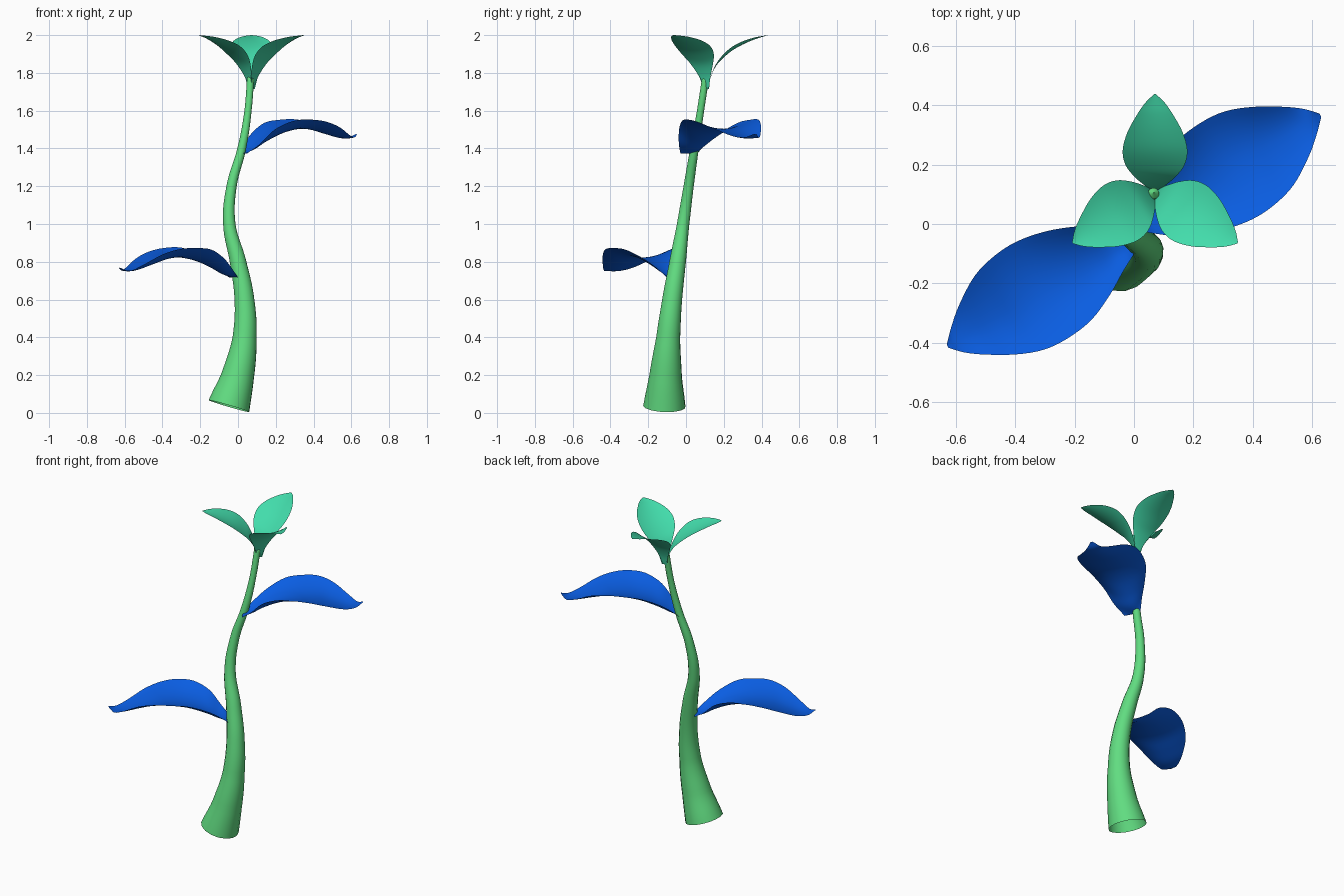
import bpy, math
from mathutils import Vector, Matrix

if "Cube" in bpy.data.objects:
    bpy.data.objects.remove(bpy.data.objects["Cube"])


def material(name, col):
    m = bpy.data.materials.new(name)
    m.diffuse_color = (*col, 1)
    m.use_nodes = True
    m.node_tree.nodes["Principled BSDF"].inputs["Base Color"].default_value = m.diffuse_color
    return m


GREEN = material("stem_green", (0.12, 0.72, 0.22))
BLUE = material("leaf_blue", (0.003, 0.11, 0.76))
TEAL = material("petal_teal", (0.055, 0.72, 0.41))


def smooth_rows(rows, steps):
    """Catmull-Rom interpolation through rows of equal-length tuples."""
    pts = [Vector(r) for r in rows]
    pts = [2 * pts[0] - pts[1]] + pts + [2 * pts[-1] - pts[-2]]
    out = []
    for i in range(1, len(pts) - 2):
        a, b, c, d = pts[i - 1:i + 3]
        for k in range(steps):
            t = k / steps
            out.append(0.5 * (2 * b + (c - a) * t + (2 * a - 5 * b + 4 * c - d) * t * t
                              + (3 * b - a - 3 * c + d) * t ** 3))
    return out + [pts[-2]]


def blade(name, sections, origin, angle, mat, droop=0, n=7):
    """Loft a leaf; each section gives right edge, middle and left edge points."""
    verts, faces = [], []
    xf = Matrix.Translation(origin) @ Matrix.Rotation(angle, 4, 'Z')
    for right, mid, left in sections:
        for j in range(-n, n + 1):
            v = abs(j) / n
            e = right if j < 0 else left
            p = mid.lerp(e, v)
            p.z = mid.z + (e.z - mid.z) * v * v - droop * p.x
            verts.append(xf @ p)
    w = 2 * n + 1
    for i in range(len(sections) - 1):
        for j in range(w - 1):
            a = i * w + j
            faces.append((a, a + w, a + w + 1, a + 1))
    me = bpy.data.meshes.new(name)
    me.from_pydata(verts, [], faces)
    me.polygons.foreach_set("use_smooth", [True] * len(faces))
    me.materials.append(mat)
    ob = bpy.data.objects.new(name, me)
    bpy.context.collection.objects.link(ob)
    return ob


# Stem: tapered, S-curved tube (x, y, z, radius)
stem_pts = [(-.048, -.115, .036, .113), (.0, -.108, .2, .087), (.035, -.094, .4, .064),
            (.034, -.073, .6, .053), (.0, -.044, .8, .044), (-.046, -.015, 1.0, .033),
            (-.034, .014, 1.2, .027), (.02, .045, 1.4, .023), (.053, .077, 1.6, .019),
            (.066, .103, 1.77, .019), (.067, .106, 1.79, .001)]
cu = bpy.data.curves.new("stem", 'CURVE')
cu.dimensions = '3D'
cu.bevel_depth = 1
cu.bevel_resolution = 6
cu.resolution_u = 8
sp = cu.splines.new('BEZIER')
sp.bezier_points.add(len(stem_pts) - 1)
for bp, (x, y, z, r) in zip(sp.bezier_points, stem_pts):
    bp.co = (x, y, z)
    bp.radius = r
    bp.handle_left_type = bp.handle_right_type = 'AUTO'
sp.use_smooth = True
cu.materials.append(GREEN)
stem = bpy.data.objects.new("stem", cu)
bpy.context.collection.objects.link(stem)
bpy.context.view_layer.objects.active = stem
stem.select_set(True)
bpy.ops.object.convert(target='MESH')

# Big leaves: (along, right half-width, right z, mid z, left half-width, left z)
leaf_rows = [(.0, .078, .0, .0, .02, .0), (.06, .12, .055, .02, .055, .06),
             (.13, .155, .13, .06, .10, .115), (.228, .188, .175, .105, .148, .165),
             (.33, .203, .18, .13, .166, .18), (.42, .195, .168, .128, .162, .182),
             (.51, .166, .14, .105, .132, .16), (.60, .105, .1, .083, .085, .112),
             (.66, .05, .087, .083, .045, .085), (.70, .006, .105, .103, .006, .105)]
leaf = [(Vector((s, -rw, rz)), Vector((s, (lw - rw) * .3, mz)), Vector((s, lw, lz)))
        for s, rw, rz, mz, lw, lz in smooth_rows(leaf_rows, 4)]
axis = math.atan2(.325, .615)
blade("upper_leaf", leaf, (.01, .04, 1.372), axis, BLUE)
blade("lower_leaf", leaf, (-.01, -.085, .717), axis + math.pi, BLUE, droop=.075)

# Crown of three petals: (radius, z, half-width, edge lift)
petal_rows = [(.006, 1.715, .018, .0), (.02, 1.775, .035, .004), (.05, 1.838, .07, .01),
              (.09, 1.882, .1, .018), (.14, 1.922, .109, .02), (.20, 1.955, .093, .016),
              (.26, 1.98, .06, .009), (.30, 1.992, .032, .004), (.328, 2.0, .003, .0)]
petal = [(Vector((r, -w, z + e)), Vector((r, 0, z)), Vector((r, w, z + e)))
         for r, z, w, e in smooth_rows(petal_rows, 4)]
for name, deg in (("back_petal", 90), ("right_petal", -32), ("left_petal", 212)):
    blade(name, petal, (.071, .11, 0), math.radians(deg), TEAL)
